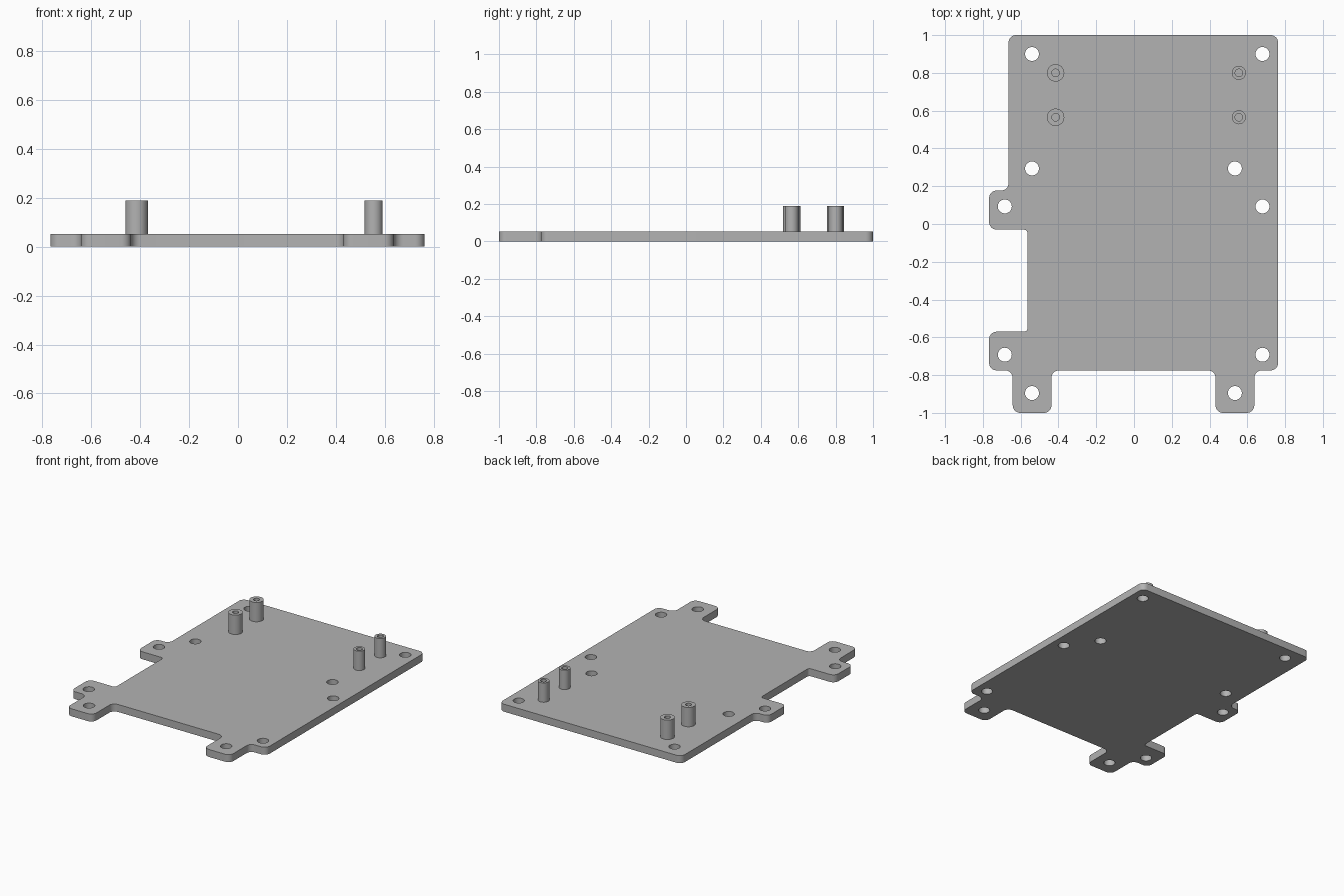
import bpy, bmesh
from math import pi, radians, cos, sin
from mathutils import Vector, Matrix

cube = bpy.data.objects.get("Cube")
if cube:
    bpy.data.objects.remove(cube, do_unlink=True)

THICK, POST_TOP = 0.053, 0.19

grey = bpy.data.materials.new("plain grey")
grey.use_nodes = True
grey.diffuse_color = (0.45, 0.45, 0.45, 1)
grey.node_tree.nodes["Principled BSDF"].inputs["Base Color"].default_value = grey.diffuse_color


def rounded(corners, steps=8):
    """Replace each (x, y, radius) right-angle corner by an arc."""
    pts = []
    for i, (x, y, r) in enumerate(corners):
        p = Vector((x, y))
        a = (Vector(corners[i - 1][:2]) - p).normalized() * r
        b = (Vector(corners[(i + 1) % len(corners)][:2]) - p).normalized() * r
        for k in range(steps + 1):
            t = k / steps * pi / 2
            pts.append(p + a * (1 - sin(t)) + b * (1 - cos(t)))
    return pts


def circle(x, y, r, n=32):
    return [Vector((x + r * cos(2 * pi * k / n), y + r * sin(2 * pi * k / n))) for k in range(n)]


def finish(obj):
    """Weld seams, colour and smooth the rounded walls."""
    bm = bmesh.new()
    bm.from_mesh(obj.data)
    bmesh.ops.remove_doubles(bm, verts=bm.verts, dist=0.0001)
    bmesh.ops.recalc_face_normals(bm, faces=bm.faces)
    bm.to_mesh(obj.data)
    bm.free()
    obj.data.materials.clear()
    obj.data.materials.append(grey)
    bpy.ops.object.select_all(action='DESELECT')
    obj.select_set(True)
    bpy.context.view_layer.objects.active = obj
    bpy.ops.object.shade_smooth_by_angle(angle=radians(30))


# Plate outline with mounting tabs, counter-clockwise from the back right corner
R, S = 0.04, 0.02
outline = rounded([
    (0.763, 1, R), (-0.664, 1, R), (-0.664, 0.177, R), (-0.767, 0.177, R),
    (-0.767, -0.03, R), (-0.563, -0.03, S), (-0.563, -0.57, S), (-0.767, -0.57, R),
    (-0.767, -0.775, R), (-0.642, -0.775, R), (-0.642, -1, R), (-0.437, -1, R),
    (-0.437, -0.775, R), (0.432, -0.775, R), (0.432, -1, R), (0.637, -1, R),
    (0.637, -0.775, R), (0.763, -0.775, R)])

# Screw holes
holes = [(-0.54, 0.9), (0.68, 0.9)]
holes += [(x, y) for x in (-0.54, 0.534) for y in (0.294, -0.895)]
holes += [(x, y) for x in (-0.684, 0.68) for y in (0.093, -0.692)]

curve = bpy.data.curves.new("base_plate", 'CURVE')
curve.dimensions = '2D'
curve.fill_mode = 'BOTH'
curve.extrude = THICK / 2
for loop in [outline] + [circle(x, y, 0.037) for x, y in holes]:
    spline = curve.splines.new('POLY')
    spline.points.add(len(loop) - 1)
    for point, co in zip(spline.points, loop):
        point.co = (co.x, co.y, 0, 1)
    spline.use_cyclic_u = True
plate = bpy.data.objects.new("base_plate", curve)
bpy.context.collection.objects.link(plate)
bpy.ops.object.select_all(action='DESELECT')
plate.select_set(True)
bpy.context.view_layer.objects.active = plate
bpy.ops.object.convert(target='MESH')
plate = bpy.context.view_layer.objects.active
plate.data.transform(Matrix.Translation((0, 0, THICK / 2)))
finish(plate)


def standoff(name, x, y, radius, bore=0.02):
    """Hollow post turned from a half profile."""
    profile = [(radius, THICK), (radius, POST_TOP), (bore, POST_TOP), (bore, THICK + 0.002), (0, THICK + 0.002)]
    bm = bmesh.new()
    verts = [bm.verts.new((r, 0, z)) for r, z in profile]
    edges = [bm.edges.new(pair) for pair in zip(verts, verts[1:])]
    bmesh.ops.spin(bm, geom=verts + edges, cent=(0, 0, 0), axis=(0, 0, 1),
                   angle=2 * pi, steps=32, use_merge=True)
    mesh = bpy.data.meshes.new(name)
    bm.to_mesh(mesh)
    bm.free()
    obj = bpy.data.objects.new(name, mesh)
    obj.location = (x, y, 0)
    bpy.context.collection.objects.link(obj)
    finish(obj)


for side, x, radius in (("right", -0.415, 0.046), ("left", 0.555, 0.037)):
    for place, y in (("back", 0.8), ("front", 0.565)):
        standoff(f"{place}_{side}_standoff", x, y, radius)
